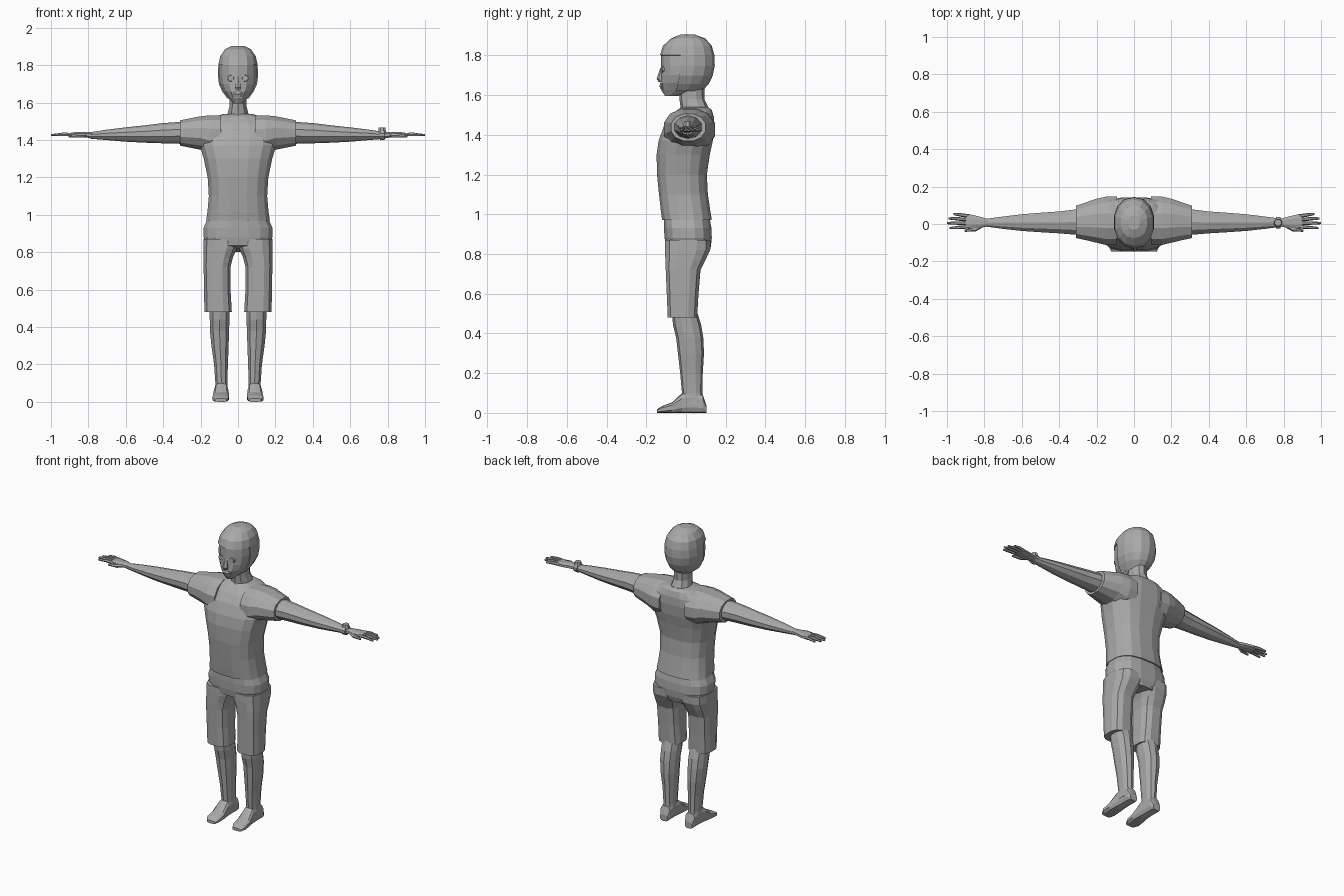
import bpy, bmesh, math
from mathutils import Vector

grey = bpy.data.materials.new("plain grey")
grey.diffuse_color = (0.4, 0.4, 0.4, 1)


def finish(name, bm, mirror=False):
    bmesh.ops.recalc_face_normals(bm, faces=bm.faces)
    me = bpy.data.meshes.new(name)
    bm.to_mesh(me)
    bm.free()
    me.materials.append(grey)
    ob = bpy.data.objects.new(name, me)
    bpy.context.collection.objects.link(ob)
    if mirror:
        ob.modifiers.new("Mirror", 'MIRROR')
    return ob


def loft(name, axis, rings, n=12, power=0.8, mirror=False):
    """Skin rounded rings (position, lo_a, hi_a, lo_b, hi_b) along an axis."""
    bm = bmesh.new()
    loops = []
    for p, a0, a1, b0, b1 in rings:
        loop = []
        for i in range(n):
            t = 2 * math.pi * (i + 0.5) / n
            c, s = math.cos(t), math.sin(t)
            k = math.cos(math.pi / n) ** power
            a = (a0 + a1) / 2 + (a1 - a0) / 2 * math.copysign(abs(c) ** power, c) / k
            b = (b0 + b1) / 2 + (b1 - b0) / 2 * math.copysign(abs(s) ** power, s) / k
            co = {'x': (p, a, b), 'y': (a, p, b), 'z': (a, b, p)}[axis]
            loop.append(bm.verts.new(co))
        loops.append(loop)
    for lo, hi in zip(loops, loops[1:]):
        for i in range(n):
            j = (i + 1) % n
            bm.faces.new((lo[i], lo[j], hi[j], hi[i]))
    bm.faces.new(loops[0])
    bm.faces.new(loops[-1])
    return finish(name, bm, mirror)


def tube(name, points, radii, n=6, mirror=False):
    """Tapered tube through points lying in a roughly level plane."""
    bm = bmesh.new()
    loops = []
    for i, p in enumerate(points):
        d = Vector(points[min(i + 1, len(points) - 1)]) - Vector(points[max(i - 1, 0)])
        side = d.cross(Vector((0, 0, 1))).normalized()
        up = side.cross(d).normalized()
        loops.append([bm.verts.new(Vector(p) + radii[i] * (math.cos(t) * side + math.sin(t) * up))
                      for t in (2 * math.pi * k / n for k in range(n))])
    for lo, hi in zip(loops, loops[1:]):
        for i in range(n):
            bm.faces.new((lo[i], lo[(i + 1) % n], hi[(i + 1) % n], hi[i]))
    bm.faces.new(loops[0])
    bm.faces.new(loops[-1])
    return finish(name, bm, mirror)


# shirt body and sleeves
shirt = loft("shirt", 'z', [
    (0.97, -.170, .170, -.120, .130), (1.02, -.163, .163, -.127, .122),
    (1.10, -.156, .156, -.136, .110), (1.20, -.162, .162, -.146, .105),
    (1.30, -.183, .183, -.148, .120), (1.37, -.204, .204, -.138, .135),
    (1.44, -.210, .210, -.113, .142), (1.49, -.185, .185, -.080, .140),
    (1.525, -.125, .125, -.045, .130), (1.54, -.075, .075, -.020, .112)], n=16, power=.75)
loft("sleeve", 'x', [
    (.09, -.110, .146, 1.32, 1.532), (.15, -.112, .146, 1.325, 1.532),
    (.20, -.100, .135, 1.348, 1.527), (.25, -.088, .118, 1.358, 1.517),
    (.31, -.075, .098, 1.370, 1.505)], n=12, power=.9, mirror=True)

# V neck panel lying on the shirt
bm = bmesh.new()
rows = [[bm.verts.new((.085 * r / 5 * (2 * c / r - 1) if r else 0, -.13 + .02 * r, 1.435 + .016 * r))
         for c in range(r + 1)] for r in range(6)]
for r in range(5):
    for c in range(r + 1):
        bm.faces.new((rows[r][c], rows[r + 1][c], rows[r + 1][c + 1]))
        if c < r:
            bm.faces.new((rows[r][c], rows[r + 1][c + 1], rows[r][c + 1]))
panel = finish("neck_opening", bm)
wrap = panel.modifiers.new("Wrap", 'SHRINKWRAP')
wrap.target, wrap.offset = shirt, .004

# arms
loft("arm", 'x', [
    (.28, -.060, .082, 1.382, 1.496), (.40, -.050, .067, 1.385, 1.488),
    (.50, -.044, .060, 1.388, 1.476), (.60, -.037, .052, 1.393, 1.466),
    (.70, -.026, .040, 1.401, 1.454), (.79, -.014, .028, 1.408, 1.441)],
    n=10, power=1, mirror=True)

# hands: palm, four fingers, thumb
loft("palm", 'x', [
    (.78, -.013, .027, 1.411, 1.441), (.82, -.020, .038, 1.413, 1.444),
    (.87, -.024, .050, 1.415, 1.442), (.90, -.021, .050, 1.418, 1.438)],
    n=8, power=.8, mirror=True)
for name, y, tip, spread in (("index_finger", -.014, .985, -.008), ("middle_finger", .005, 1.0, 0),
                             ("ring_finger", .024, .992, .006), ("little_finger", .042, .965, .012)):
    tube(name, [(.88, y, 1.429), ((.88 + tip) / 2, y + spread / 2, 1.431), (tip, y + spread, 1.426)],
         [.010, .0095, .006], mirror=True)
tube("thumb", [(.81, -.004, 1.427), (.85, -.028, 1.424), (.905, -.036, 1.420)],
     [.013, .012, .006], mirror=True)

# wrist watch on one side only
loft("watch_strap", 'x', [(.758, -.025, .038, 1.400, 1.453), (.782, -.024, .037, 1.401, 1.452)],
     n=10, power=1)
loft("watch_face", 'z', [(1.44, .748, .792, -.014, .028), (1.466, .752, .788, -.010, .024)],
     n=8, power=1)

# shorts: hips and two legs
loft("shorts_hips", 'z', [
    (.80, -.075, .075, .035, .112), (.835, -.165, .165, -.100, .125),
    (.88, -.184, .184, -.108, .130), (.93, -.184, .184, -.111, .128),
    (.975, -.165, .165, -.112, .120)], n=16, power=.75)
loft("shorts_leg", 'z', [
    (.48, .033, .180, -.092, .056), (.60, .040, .181, -.097, .063),
    (.72, .040, .184, -.102, .073), (.77, .028, .185, -.104, .098),
    (.82, .006, .185, -.106, .122), (.87, .002, .184, -.106, .124)],
    n=12, power=.7, mirror=True)

# lower legs and feet
loft("lower_leg", 'z', [
    (.04, .056, .124, -.020, .092), (.10, .057, .121, -.018, .080),
    (.20, .054, .128, -.027, .082), (.30, .050, .142, -.038, .088),
    (.38, .048, .150, -.047, .084), (.44, .045, .151, -.062, .074),
    (.52, .045, .153, -.070, .050)], n=10, power=.85, mirror=True)
loft("foot", 'y', [
    (-.146, .062, .122, 0, .018), (-.120, .050, .136, 0, .034),
    (-.070, .048, .134, 0, .052), (-.020, .053, .126, 0, .098),
    (.040, .056, .122, 0, .110), (.085, .056, .122, 0, .090),
    (.102, .064, .114, 0, .040)], n=10, power=.65, mirror=True)

# neck and head
loft("neck", 'z', [
    (1.50, -.085, .085, -.040, .120), (1.54, -.056, .056, -.025, .108),
    (1.58, -.046, .046, -.030, .090), (1.66, -.046, .046, -.034, .090)], n=10, power=.9)
head = loft("head", 'z', [
    (1.595, -.024, .024, -.104, -.045), (1.625, -.052, .052, -.122, .075),
    (1.66, -.078, .078, -.127, .108), (1.70, -.096, .096, -.124, .126),
    (1.75, -.102, .102, -.122, .136), (1.80, -.099, .099, -.122, .134),
    (1.845, -.090, .090, -.108, .122), (1.88, -.066, .066, -.070, .092),
    (1.898, -.030, .030, -.028, .045)], n=14, power=.9)

# hair shell around the face opening
bm = bmesh.new()
bm.from_mesh(head.data)
bare = [f for f in bm.faces
        if f.calc_center_median().z < 1.64
        or (f.calc_center_median().y < -.03 and f.calc_center_median().z < 1.81)]
bmesh.ops.delete(bm, geom=bare, context='FACES')
hair = finish("hair", bm)
shell = hair.modifiers.new("Thickness", 'SOLIDIFY')
shell.thickness, shell.offset = .006, 1

# nose, mouth and eyes
loft("nose", 'z', [
    (1.665, -.014, .014, -.136, -.110), (1.682, -.016, .016, -.145, -.110),
    (1.74, -.007, .007, -.127, -.110)], n=6, power=1)
loft("mouth", 'z', [
    (1.630, -.022, .022, -.128, -.10), (1.645, -.026, .026, -.134, -.10),
    (1.657, -.020, .020, -.130, -.10)], n=8, power=1)
loft("eye", 'y', [
    (-.122, .023, .053, 1.715, 1.745), (-.114, .021, .055, 1.713, 1.747),
    (-.095, .021, .055, 1.713, 1.747)], n=8, power=1, mirror=True)
